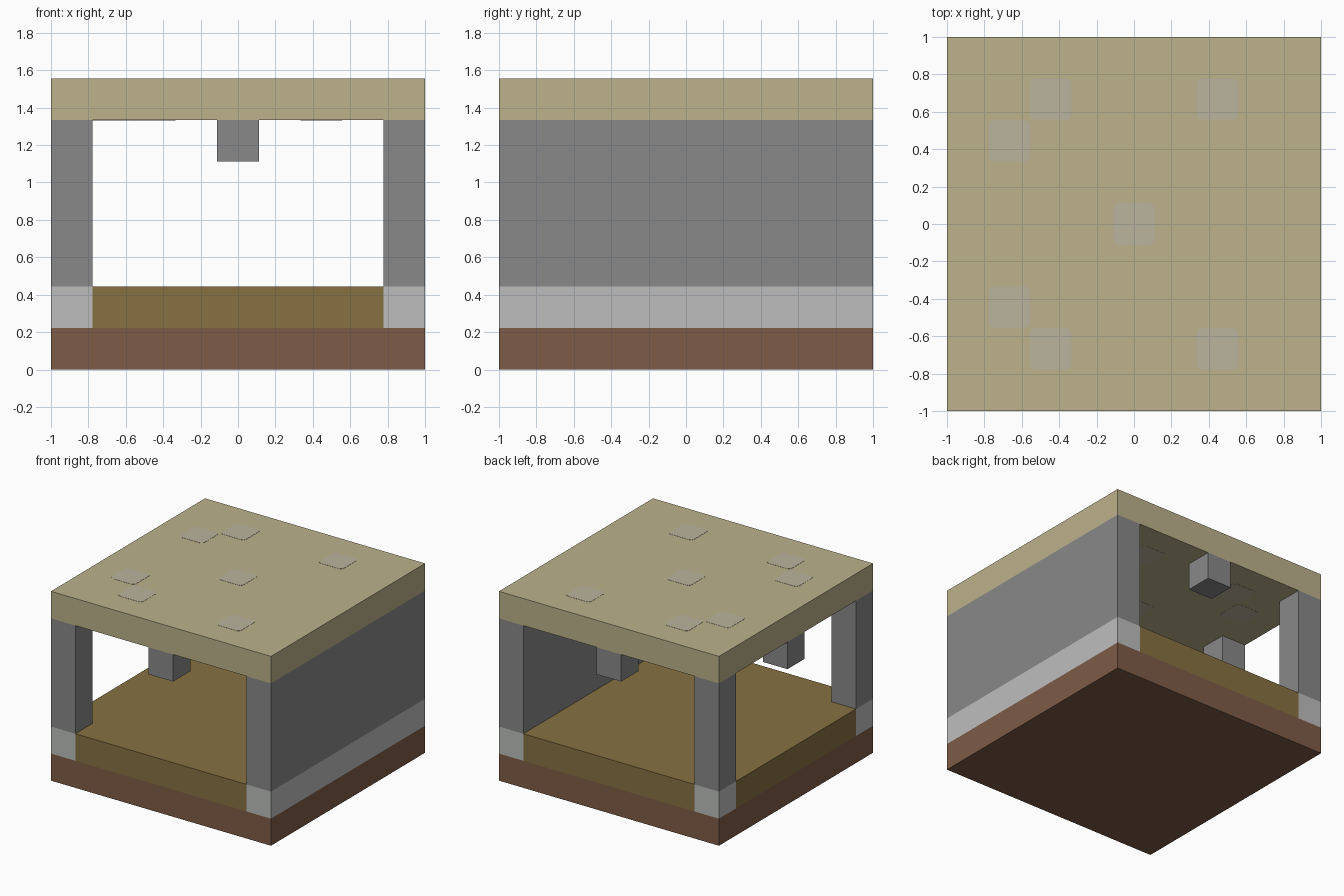
import bpy, bmesh

cube = bpy.data.objects.get("Cube")
if cube:
    bpy.data.objects.remove(cube, do_unlink=True)

U = 2 / 9              # one block
TOP = 7 * U            # roof height
INLAY = 0.003          # inlay plate thickness


def material(name, rgb):
    linear = [((c / 255 + 0.055) / 1.055) ** 2.4 for c in rgb] + [1]
    mat = bpy.data.materials.new(name)
    mat.use_nodes = True
    mat.diffuse_color = linear
    mat.node_tree.nodes["Principled BSDF"].inputs["Base Color"].default_value = linear
    return mat


brown = material("brown base", (126, 92, 71))
ochre = material("ochre floor", (135, 113, 66))
pale = material("pale stone", (188, 190, 188))
grey = material("grey stone", (137, 137, 137))
sand = material("sand roof", (188, 178, 139))
dusty = material("dusty inlay", (187, 179, 157))


def finish(name, bm, mat):
    mesh = bpy.data.meshes.new(name)
    bm.to_mesh(mesh)
    bm.free()
    mesh.materials.append(mat)
    obj = bpy.data.objects.new(name, mesh)
    bpy.context.collection.objects.link(obj)
    return obj


def box(name, mat, x, y, z):
    """Box from (low, high) ranges; x and y in blocks from the centre, z from the ground."""
    bm = bmesh.new()
    bmesh.ops.create_cube(bm, size=1)
    for v in bm.verts:
        for i, (lo, hi) in enumerate((x, y, z)):
            v.co[i] = (hi if v.co[i] > 0 else lo) * U
    return finish(name, bm, mat)


def inlay(name, x, y, z):
    """Thin square plate with rounded corners."""
    bm = bmesh.new()
    bmesh.ops.create_cube(bm, size=1)
    for v in bm.verts:
        v.co.x *= U
        v.co.y *= U
        v.co.z *= INLAY
    upright = [e for e in bm.edges if abs(e.verts[0].co.z - e.verts[1].co.z) > INLAY / 2]
    bmesh.ops.bevel(bm, geom=upright, offset=0.03, segments=3, profile=0.5, affect='EDGES')
    bmesh.ops.translate(bm, verts=bm.verts, vec=(x * U, y * U, z))
    return finish(name, bm, dusty)


FULL = (-4.5, 4.5)
LEFT, RIGHT = (3.5, 4.5), (-4.5, -3.5)
FRONT, BACK = (-4.5, -3.5), (3.5, 4.5)
MID = (-0.5, 0.5)

# Base and floor; the floor reaches the open side between the corner footings
box("base", brown, FULL, FULL, (0, 1))
box("floor", ochre, (-3.5, 3.5), FULL, (1, 2))
box("floor_side_strip", ochre, RIGHT, (-3.5, 3.5), (1, 2))

# Solid wall on the left, corner posts on the right, each on a pale footing
for part, x, y in (("left_wall", LEFT, FULL),
                   ("front_post", RIGHT, FRONT),
                   ("back_post", RIGHT, BACK)):
    box(part + "_footing", pale, x, y, (1, 2))
    box(part, grey, x, y, (2, 6))

# Blocks hanging in the middle of the open sides
for part, x, y in (("front", MID, FRONT), ("back", MID, BACK), ("right", RIGHT, MID)):
    box(part + "_hanging_block", grey, x, y, (5, 6))

# Roof with inlays on the top and on the ceiling
box("roof", sand, FULL, FULL, (6, 7))
spots = [(0, 0)] + [(x, s * y) for s in (-1, 1) for x, y in ((-3, 2), (-2, 3), (2, 3))]
for x, y in spots:
    inlay("roof_inlay", x, y, TOP)
    inlay("ceiling_inlay", x, y, TOP - U)
